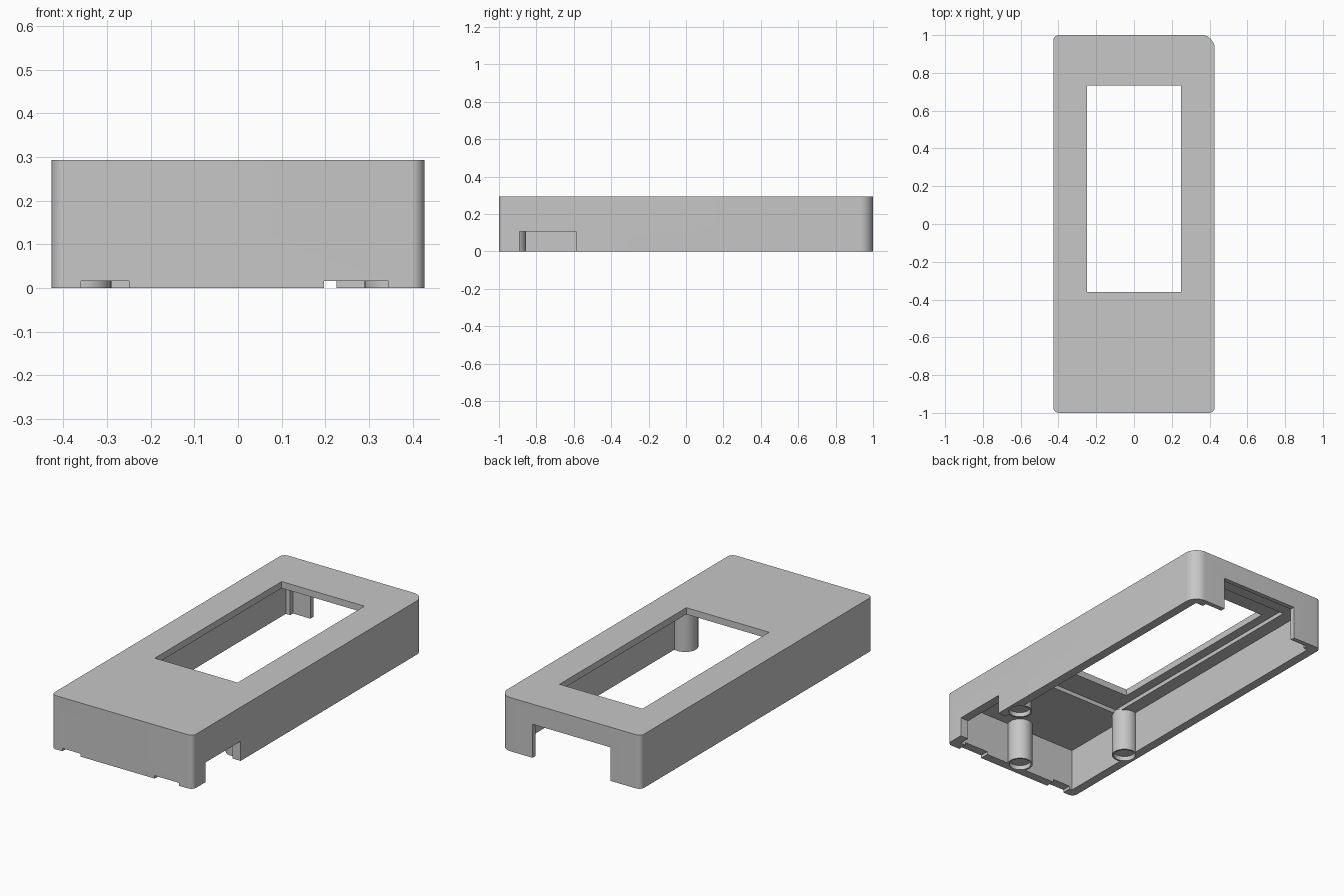
import bpy, bmesh, math

cube = bpy.data.objects.get("Cube")
if cube:
    bpy.data.objects.remove(cube, do_unlink=True)

HX, HY, TOP = 0.427, 1.0, 0.293   # half width, half length, height
WALL, CEILING = 0.05, 0.235       # wall thickness, underside of the top

gray = bpy.data.materials.new("matte gray")
gray.use_nodes = True
color = (0.57, 0.57, 0.57, 1)
gray.diffuse_color = color
gray.node_tree.nodes["Principled BSDF"].inputs["Base Color"].default_value = color


def add_object(name, bm):
    bmesh.ops.recalc_face_normals(bm, faces=bm.faces)
    mesh = bpy.data.meshes.new(name)
    bm.to_mesh(mesh)
    bm.free()
    mesh.materials.append(gray)
    obj = bpy.data.objects.new(name, mesh)
    bpy.context.collection.objects.link(obj)
    return obj


def select_only(obj):
    bpy.ops.object.select_all(action='DESELECT')
    obj.select_set(True)
    bpy.context.view_layer.objects.active = obj


def combine(target, bm, operation):
    """Apply a boolean with a helper solid, then drop the helper."""
    helper = add_object("helper", bm)
    helper.hide_render = True
    mod = target.modifiers.new("boolean", 'BOOLEAN')
    mod.operation, mod.solver, mod.object = operation, 'EXACT', helper
    select_only(target)
    bpy.ops.object.modifier_apply(modifier=mod.name)
    bpy.data.objects.remove(helper, do_unlink=True)


def cut_box(target, x0, x1, y0, y1, z0, z1):
    bm = bmesh.new()
    bmesh.ops.create_cube(bm, size=1)
    for v in bm.verts:
        v.co.x = x1 if v.co.x > 0 else x0
        v.co.y = y1 if v.co.y > 0 else y0
        v.co.z = z1 if v.co.z > 0 else z0
    combine(target, bm, 'DIFFERENCE')


def round_solid(x, y, radius, z0, z1):
    bm = bmesh.new()
    bmesh.ops.create_cone(bm, cap_ends=True, segments=40, radius1=radius,
                          radius2=radius, depth=z1 - z0)
    bmesh.ops.translate(bm, verts=bm.verts, vec=(x, y, (z0 + z1) / 2))
    return bm


# Outer block with rounded upright corners, one larger than the rest
bm = bmesh.new()
outline = []
corners = [(1, 1, 0.07), (-1, 1, 0.03), (-1, -1, 0.03), (1, -1, 0.03)]
steps = 12
for i, (sx, sy, r) in enumerate(corners):
    for k in range(steps + 1):
        a = math.pi / 2 * (i + k / steps)
        outline.append(bm.verts.new((sx * (HX - r) + r * math.cos(a),
                                     sy * (HY - r) + r * math.sin(a), 0)))
base = bm.faces.new(outline)
extruded = bmesh.ops.extrude_face_region(bm, geom=[base])["geom"]
for v in extruded:
    if isinstance(v, bmesh.types.BMVert):
        v.co.z = TOP
shell = add_object("case_shell", bm)

# Hollow interior
ix, iy = HX - WALL, HY - WALL
cut_box(shell, -ix, ix, -iy, iy, -0.1, CEILING)
# Shallow recess under the top, then the window
cut_box(shell, -0.302, 0.302, -0.51, 0.845, 0.1, 0.257)
cut_box(shell, -0.25, 0.25, -0.36, 0.733, 0.1, 0.4)
# Back wall thinned around its opening
cut_box(shell, -0.35, 0.33, iy - 0.02, 0.974, -0.1, 0.205)
cut_box(shell, -0.245, 0.226, iy - 0.02, 1.1, -0.1, 0.183)
# Side opening
cut_box(shell, ix - 0.02, 0.5, -0.89, -0.587, -0.1, 0.107)

# Round mounting posts with shallow sockets in their ends
for x, y in ((0.355, -0.5), (-0.355, -0.5), (0.0, -0.92)):
    combine(shell, round_solid(x, y, 0.065, 0, CEILING + 0.01), 'UNION')
    combine(shell, round_solid(x, y, 0.056, -0.05, 0.025), 'DIFFERENCE')

# Shallow notches under the front wall
for x0, x1 in ((-0.36, -0.25), (0.197, 0.345)):
    cut_box(shell, x0, x1, -1.1, -iy + 0.01, -0.1, 0.016)

select_only(shell)
bpy.ops.object.shade_smooth_by_angle(angle=math.radians(30))
